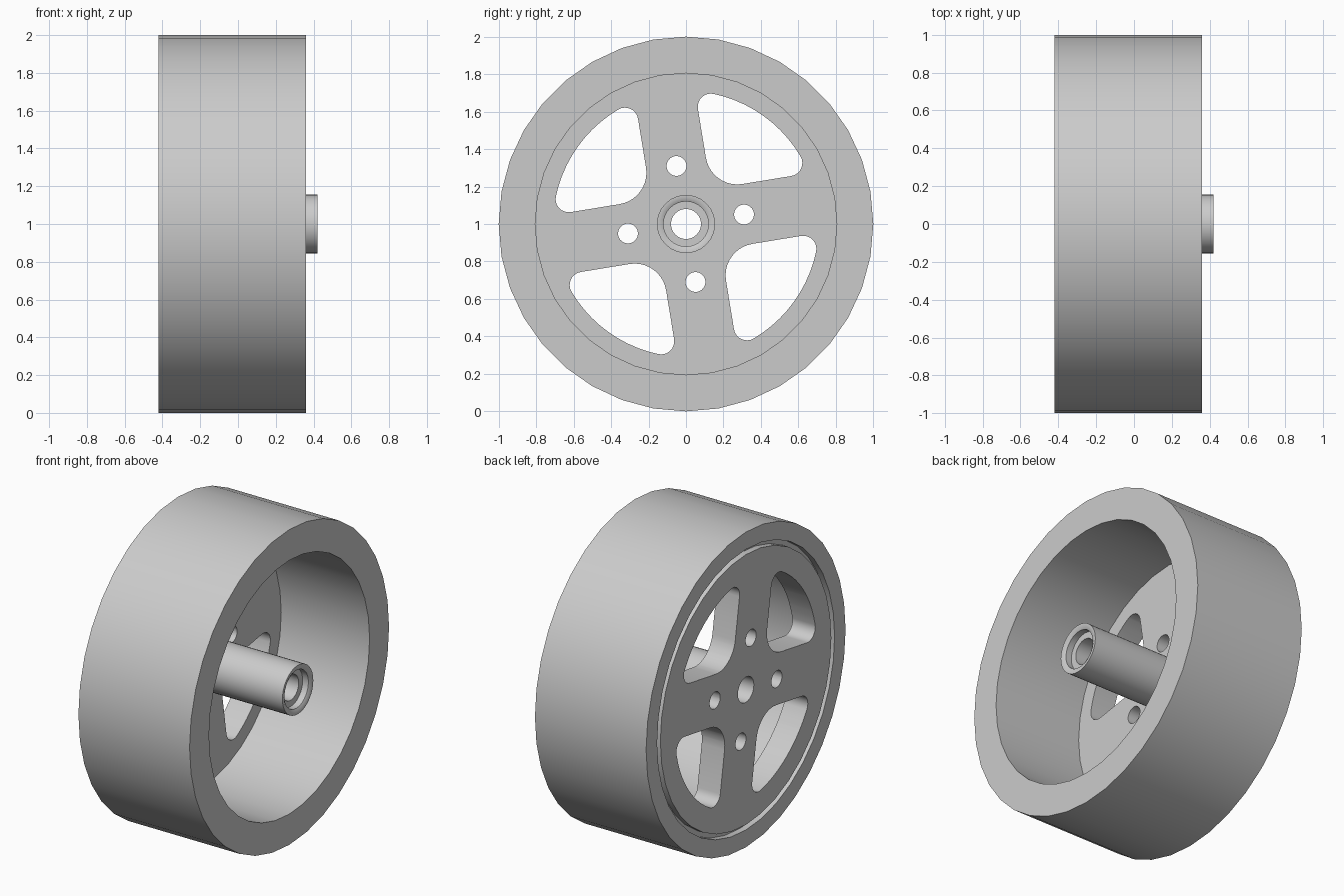
import bpy, bmesh
from math import sin, cos, pi, radians, sqrt, atan2

cube = bpy.data.objects.get("Cube")
if cube:
    bpy.data.objects.remove(cube)

SIDES = 36
TWIST = radians(9.3)      # spokes lean slightly from the axes
BACK, FRONT = -0.42, 0.36

grey = bpy.data.materials.new("light grey")
grey.use_nodes = True
grey.diffuse_color = (0.6, 0.6, 0.6, 1)
grey.node_tree.nodes["Principled BSDF"].inputs["Base Color"].default_value = (0.6, 0.6, 0.6, 1)


def make_object(name, bm):
    bmesh.ops.recalc_face_normals(bm, faces=bm.faces)
    mesh = bpy.data.meshes.new(name)
    bm.to_mesh(mesh)
    bm.free()
    mesh.materials.append(grey)
    obj = bpy.data.objects.new(name, mesh)
    bpy.context.collection.objects.link(obj)
    return obj


def lathe(name, profile):
    """Spin a closed (x, radius) outline around the wheel axle."""
    bm = bmesh.new()
    rings = []
    for i in range(SIDES):
        a = 2 * pi * i / SIDES
        rings.append([bm.verts.new((x, r * cos(a), 1 + r * sin(a))) for x, r in profile])
    n = len(profile)
    for i in range(SIDES):
        p, q = rings[i], rings[(i + 1) % SIDES]
        for j in range(n):
            k = (j + 1) % n
            bm.faces.new((p[j], p[k], q[k], q[j]))
    return make_object(name, bm)


def arc(cu, cv, r, start, end, steps):
    return [(cu + r * cos(start + (end - start) * i / steps),
             cv + r * sin(start + (end - start) * i / steps)) for i in range(steps + 1)]


def add_prism(bm, outline, turn):
    """Extrude a flat outline through the disc, turned about the axle."""
    c, s = cos(turn), sin(turn)
    ends = [[bm.verts.new((x, u * c - v * s, 1 + u * s + v * c)) for u, v in outline]
            for x in (BACK - 0.1, -0.15)]
    n = len(outline)
    bm.faces.new(ends[0])
    bm.faces.new(ends[1])
    for i in range(n):
        k = (i + 1) % n
        bm.faces.new((ends[0][i], ends[0][k], ends[1][k], ends[1][i]))


def window_outline(edge=0.162, outer=0.71, inner_fillet=0.17, tip=0.07):
    """Quarter opening between two spokes, with rounded corners."""
    near = edge + tip
    far = sqrt((outer - tip) ** 2 - near ** 2)
    low, high = atan2(near, far), atan2(far, near)
    mid = edge + inner_fillet
    return (arc(mid, mid, inner_fillet, pi, 1.5 * pi, 10)
            + arc(far, near, tip, -pi / 2, low, 8)
            + arc(0, 0, outer, low, high, 10)[1:-1]
            + arc(near, far, tip, high, pi, 8))


# Tyre band
tyre = lathe("tyre", [(BACK, 0.89), (BACK, 1), (FRONT, 1), (FRONT, 0.89)])

# Wheel: pierced disc with a groove at the back and a deep open barrel
wheel = lathe("wheel", [(BACK, 0.08), (BACK, 0.857), (-0.38, 0.857), (-0.38, 0.89),
                        (FRONT, 0.89), (FRONT, 0.805), (-0.26, 0.805), (-0.26, 0.08)])

# Hub tube with a counterbored end
hub = lathe("hub_tube", [(-0.26, 0.08), (-0.26, 0.155), (0.42, 0.155), (0.42, 0.138),
                         (0.41, 0.12), (0.37, 0.12), (0.37, 0.08)])

# Spoke windows and bolt holes
bm = bmesh.new()
bolt = arc(0.314, 0, 0.053, 0, 2 * pi, 24)[:-1]
for q in range(4):
    turn = TWIST + q * pi / 2
    add_prism(bm, window_outline(), turn)
    add_prism(bm, bolt, turn)
cutter = make_object("hole_cutter", bm)
cutter.hide_render = True

bpy.context.view_layer.objects.active = wheel
cut = wheel.modifiers.new("holes", 'BOOLEAN')
cut.object = cutter
cut.operation = 'DIFFERENCE'
cut.solver = 'EXACT'
bpy.ops.object.modifier_apply(modifier=cut.name)
bpy.data.objects.remove(cutter)

# Smooth round walls, crisp rims
for obj in (tyre, wheel, hub):
    bpy.ops.object.select_all(action='DESELECT')
    obj.select_set(True)
    bpy.context.view_layer.objects.active = obj
    bpy.ops.object.shade_smooth_by_angle(angle=radians(30))
